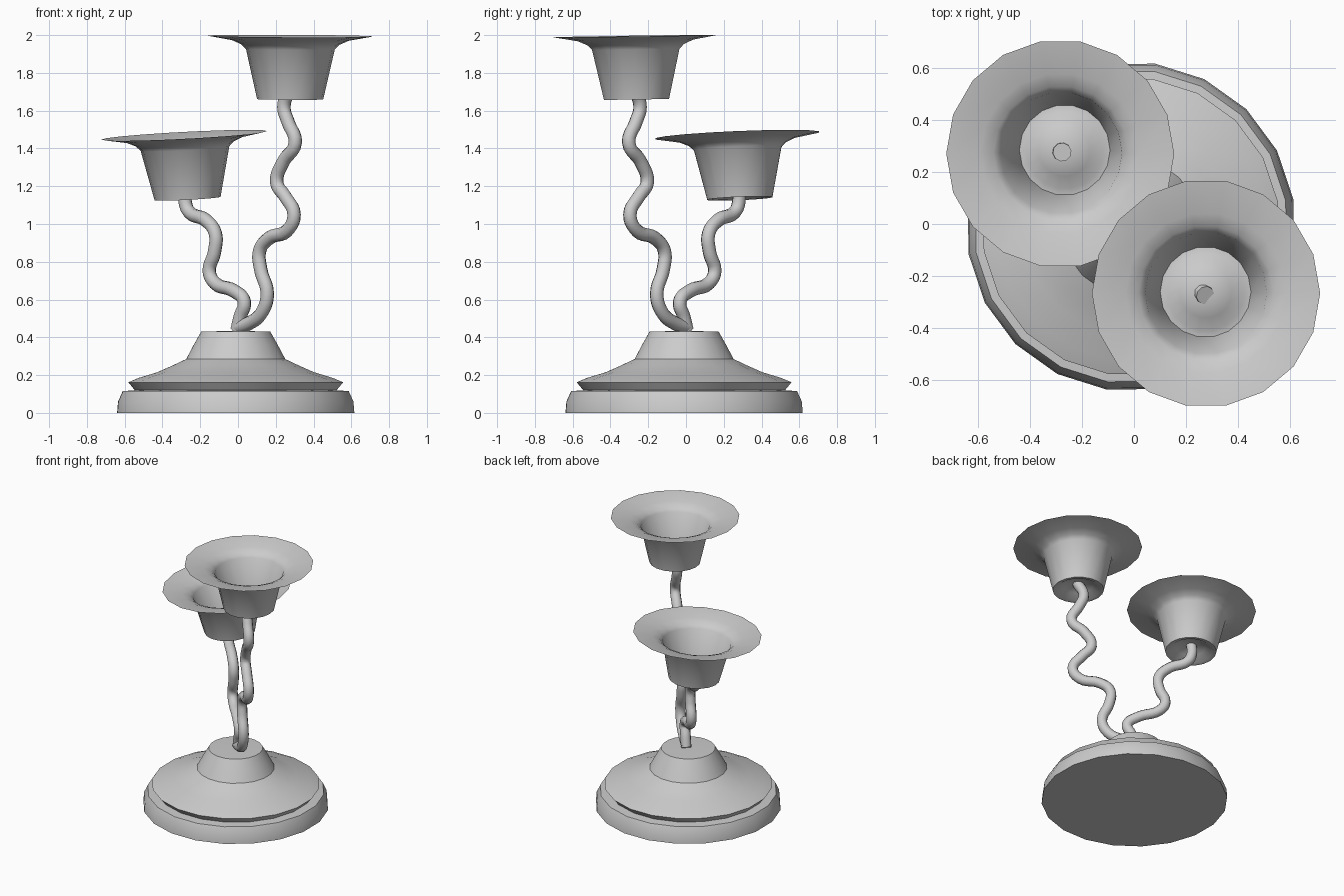
import bpy, bmesh, math
from mathutils import Vector

if "Cube" in bpy.data.objects:
    bpy.data.objects.remove(bpy.data.objects["Cube"])


def finish(ob, angle):
    bpy.ops.object.select_all(action='DESELECT')
    ob.select_set(True)
    bpy.context.view_layer.objects.active = ob
    bpy.ops.object.shade_smooth_by_angle(angle=math.radians(angle))


def lathe(name, profile, sides, phase=0.0):
    """Spin a (radius, z) profile; radius 0 closes to a pole."""
    bm = bmesh.new()
    rings = []
    for r, z in profile:
        if r == 0:
            rings.append([bm.verts.new((0, 0, z))] * sides)
        else:
            rings.append([bm.verts.new((r * math.cos(a), r * math.sin(a), z))
                          for a in (phase + 2 * math.pi * i / sides for i in range(sides))])
    for a, b in zip(rings, rings[1:]):
        for i in range(sides):
            j = (i + 1) % sides
            quad = [a[i], a[j], b[j], b[i]]
            bm.faces.new(list(dict.fromkeys(quad)))
    bmesh.ops.recalc_face_normals(bm, faces=bm.faces)
    me = bpy.data.meshes.new(name)
    bm.to_mesh(me)
    bm.free()
    ob = bpy.data.objects.new(name, me)
    bpy.context.collection.objects.link(ob)
    finish(ob, 35)
    return ob


def stem(name, path):
    """Wavy round rod lying in the diagonal plane y = -x."""
    cu = bpy.data.curves.new(name, 'CURVE')
    cu.dimensions = '3D'
    cu.bevel_depth = 0.036
    cu.bevel_resolution = 3
    cu.resolution_u = 5
    cu.use_fill_caps = True
    sp = cu.splines.new('BEZIER')
    sp.bezier_points.add(len(path) - 1)
    for p, (x, z) in zip(sp.bezier_points, path):
        p.co = (x, -x, z)
        p.handle_left_type = p.handle_right_type = 'AUTO'
    ob = bpy.data.objects.new(name, cu)
    bpy.context.collection.objects.link(ob)
    bpy.ops.object.select_all(action='DESELECT')
    ob.select_set(True)
    bpy.context.view_layer.objects.active = ob
    bpy.ops.object.convert(target='MESH')
    finish(bpy.context.object, 50)


# Stepped round foot
base = lathe("base", [(0, 0), (0.635, 0), (0.63, 0.06), (0.605, 0.115), (0.54, 0.12),
                      (0.575, 0.162), (0.52, 0.185), (0.42, 0.215), (0.34, 0.25),
                      (0.265, 0.285), (0.225, 0.36), (0.185, 0.43), (0, 0.435)],
             20, math.radians(9.5))
base.location = (-0.012, -0.01, 0)

# Candle cups: domed floor, tapered wall, wide flared drip rim
cup_profile = [(0, 0.055), (0.05, 0.05), (0.10, 0.035), (0.15, 0.003), (0.175, 0),
               (0.235, 0.265), (0.26, 0.29), (0.31, 0.312), (0.44, 0.335)]
for name, loc, slope in (("tall_cup", (0.276, -0.262, 1.66), (-0.005, 0.015)),
                         ("short_cup", (-0.267, 0.285, 1.135), (0.052, 0.042))):
    cup = lathe(name, cup_profile, 18)
    normal = Vector((-slope[0], -slope[1], 1)).normalized()
    cup.rotation_mode = 'QUATERNION'
    cup.rotation_quaternion = Vector((0, 0, 1)).rotation_difference(normal)
    cup.location = loc

# Wavy stems, (x, z) points
stem("tall_stem", [(-0.01, 0.45), (0.06, 0.475), (0.125, 0.53), (0.155, 0.63), (0.12, 0.76),
                   (0.115, 0.86), (0.165, 0.925), (0.26, 0.965), (0.297, 1.05),
                   (0.25, 1.145), (0.205, 1.22), (0.24, 1.33), (0.303, 1.43),
                   (0.265, 1.54), (0.243, 1.62), (0.275, 1.72)])
stem("short_stem", [(-0.005, 0.44), (0.012, 0.51), (0.033, 0.59), (-0.02, 0.645),
                    (-0.125, 0.69), (-0.152, 0.75), (-0.125, 0.85), (-0.12, 0.95),
                    (-0.17, 1.02), (-0.26, 1.065), (-0.28, 1.12), (-0.277, 1.2)])
